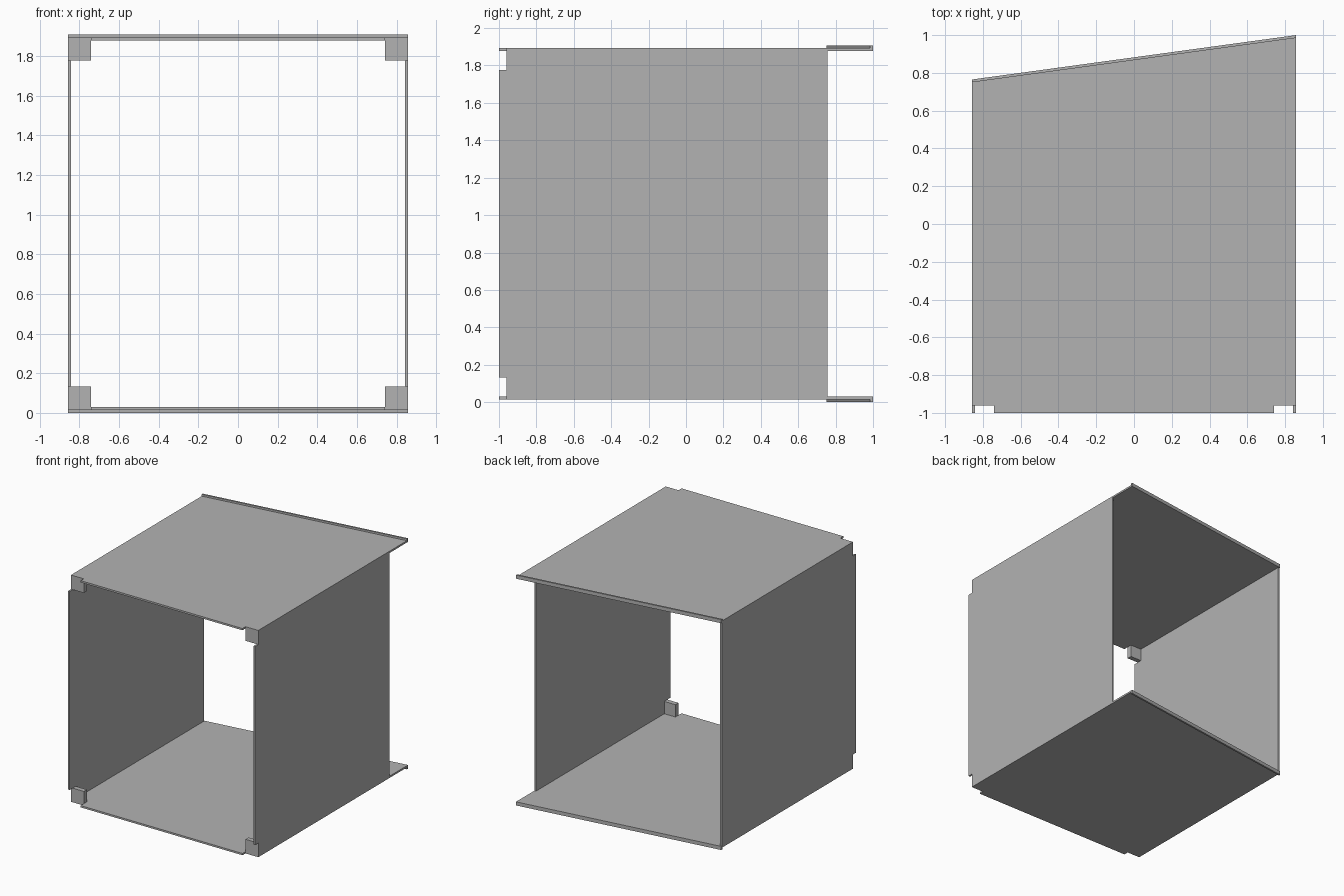
import bpy
import bmesh
from mathutils import Vector

cube = bpy.data.objects.get("Cube")
if cube:
    bpy.data.objects.remove(cube)

# Main dimensions
HALF_W = 0.858
T = 0.015                 # sheet thickness
FRONT, WALL_BACK = -1.0, 0.757
BACK_R, BACK_L = 0.765, 1.0   # slanted rear edge
HEIGHT = 1.908
NOTCH_Y = FRONT + 0.04
TAB = 0.117               # corner tab size
LOW, HIGH = T, HEIGHT - T     # outer faces of the floor and roof sheets

grey = bpy.data.materials.new("sheet_metal_grey")
colour = (0.45, 0.45, 0.45, 1)
grey.diffuse_color = colour
grey.use_nodes = True
grey.node_tree.nodes["Principled BSDF"].inputs["Base Color"].default_value = colour


def prism(name, outline, offset):
    """Extrude a closed outline of 3D points along an offset vector."""
    bm = bmesh.new()
    face = bm.faces.new([bm.verts.new(p) for p in outline])
    extruded = bmesh.ops.extrude_face_region(bm, geom=[face])
    verts = [g for g in extruded["geom"] if isinstance(g, bmesh.types.BMVert)]
    bmesh.ops.translate(bm, verts=verts, vec=Vector(offset))
    bmesh.ops.recalc_face_normals(bm, faces=bm.faces)
    mesh = bpy.data.meshes.new(name)
    bm.to_mesh(mesh)
    bm.free()
    mesh.materials.append(grey)
    obj = bpy.data.objects.new(name, mesh)
    bpy.context.collection.objects.link(obj)
    return obj


# Floor and roof sheets with notched front corners and a slanted rear edge
inner = HALF_W - TAB
sheet = [(-HALF_W, NOTCH_Y), (-inner, NOTCH_Y), (-inner, FRONT),
         (inner, FRONT), (inner, NOTCH_Y), (HALF_W, NOTCH_Y),
         (HALF_W, BACK_L), (-HALF_W, BACK_R)]
lip = [(-HALF_W, BACK_R - T), (HALF_W, BACK_L - T),
       (HALF_W, BACK_L), (-HALF_W, BACK_R)]
for part, z, lip_z in (("floor", LOW, 0), ("roof", HIGH - T, HIGH)):
    prism(part + "_panel", [(x, y, z) for x, y in sheet], (0, 0, T))
    prism(part + "_rear_lip", [(x, y, lip_z) for x, y in lip], (0, 0, T))

# Side walls with notched front corners
z0, z1 = LOW + T, HIGH - T
n0, n1 = LOW + TAB, HIGH - TAB
wall = [(NOTCH_Y, z0), (WALL_BACK, z0), (WALL_BACK, z1), (NOTCH_Y, z1),
        (NOTCH_Y, n1), (FRONT, n1), (FRONT, n0), (NOTCH_Y, n0)]
for side, s in (("left", 1), ("right", -1)):
    prism(side + "_wall", [(s * HALF_W, y, z) for y, z in wall], (-s * T, 0, 0))
    # Mounting tabs set back in the front corners
    xa, xb = s * inner, s * (HALF_W - T)
    for level, za, zb in (("lower", z0, n0), ("upper", n1, z1)):
        tab = [(xa, NOTCH_Y, za), (xb, NOTCH_Y, za),
               (xb, NOTCH_Y, zb), (xa, NOTCH_Y, zb)]
        prism(f"{level}_{side}_corner_tab", tab, (0, 0.04, 0))
